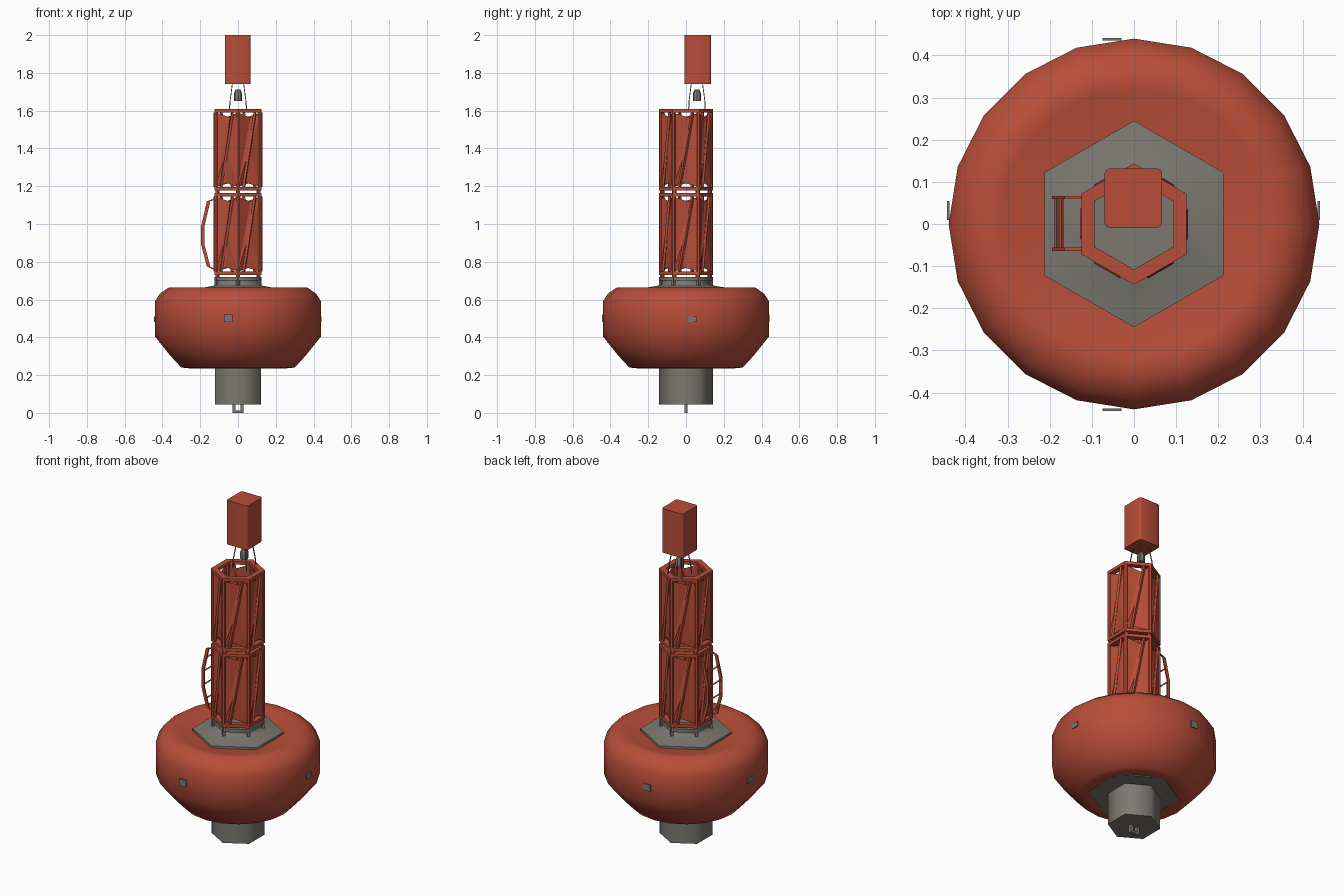
import bpy, bmesh, math
from mathutils import Vector

if "Cube" in bpy.data.objects:
    bpy.data.objects.remove(bpy.data.objects["Cube"])

def material(name, rgb):
    m = bpy.data.materials.new(name)
    m.diffuse_color = (*rgb, 1)
    m.use_nodes = True
    m.node_tree.nodes["Principled BSDF"].inputs["Base Color"].default_value = m.diffuse_color
    return m

RED = material("buoy_red", (0.48, 0.075, 0.04))
GREY = material("steel_grey", (0.20, 0.19, 0.165))

def finish(name, bm, mat, smooth=None):
    bmesh.ops.recalc_face_normals(bm, faces=bm.faces)
    me = bpy.data.meshes.new(name)
    bm.to_mesh(me)
    bm.free()
    ob = bpy.data.objects.new(name, me)
    bpy.context.collection.objects.link(ob)
    me.materials.append(mat)
    if smooth:
        bpy.ops.object.select_all(action='DESELECT')
        ob.select_set(True)
        bpy.context.view_layer.objects.active = ob
        bpy.ops.object.shade_smooth_by_angle(angle=math.radians(smooth))
    return ob

def lathe(bm, profile, n, closed=False, start=math.pi / 2):
    """Revolve (radius, z) points; ends are capped unless the profile is closed."""
    rings = [[bm.verts.new((r * math.cos(start + i * math.tau / n),
                            r * math.sin(start + i * math.tau / n), z))
              for i in range(n)] for r, z in profile]
    pairs = list(zip(rings, rings[1:]))
    if closed:
        pairs.append((rings[-1], rings[0]))
    else:
        bm.faces.new(rings[0])
        bm.faces.new(rings[-1])
    for a, b in pairs:
        for i in range(n):
            j = (i + 1) % n
            bm.faces.new((a[i], a[j], b[j], b[i]))

def rod(bm, a, b, r, n=4):
    a, b = Vector(a), Vector(b)
    d = b - a
    mat = d.to_track_quat('Z', 'Y').to_matrix().to_4x4()
    mat.translation = (a + b) / 2
    bmesh.ops.create_cone(bm, cap_ends=True, segments=n, radius1=r, radius2=r,
                          depth=d.length, matrix=mat)

def box(bm, lo, hi):
    vs = bmesh.ops.create_cube(bm, size=1)['verts']
    for v in vs:
        v.co = [l + (c + 0.5) * (h - l) for c, l, h in zip(v.co, lo, hi)]

def corner(i, r, z):
    a = math.pi / 2 + i * math.pi / 3
    return Vector((r * math.cos(a), r * math.sin(a), z))

# Red float: low-poly swollen ring around the core
bm = bmesh.new()
lathe(bm, [(0.15, 0.25), (0.25, 0.235), (0.30, 0.24), (0.36, 0.305), (0.44, 0.405),
           (0.44, 0.59), (0.415, 0.63), (0.365, 0.665), (0.32, 0.66),
           (0.24, 0.645), (0.15, 0.64)], 20, closed=True)
finish("float", bm, RED, 50)

# Small grey plates showing on the float sides
bm = bmesh.new()
for s in (-1, 1):
    box(bm, (-0.075, s * 0.440 - 0.004, 0.48), (-0.03, s * 0.440 + 0.002, 0.52))
    box(bm, (s * 0.440 - 0.004, 0.01, 0.48), (s * 0.440 + 0.002, 0.055, 0.51))
finish("float_side_plates", bm, GREY)

# Grey hexagonal spool: core post, lower and upper flanges, collar
bm = bmesh.new()
lathe(bm, [(0.142, 0.045), (0.142, 0.235), (0.245, 0.235), (0.245, 0.25), (0.142, 0.26),
           (0.142, 0.63), (0.245, 0.64), (0.245, 0.657), (0.142, 0.675),
           (0.13, 0.68), (0.13, 0.70)], 6)
lathe(bm, [(0.142, 0.70), (0.142, 0.72), (0.11, 0.72), (0.11, 0.70)], 6, closed=True)
for i in range(6):
    rod(bm, corner(i, 0.133, 0.66), corner(i, 0.133, 0.72), 0.01)
finish("core_post", bm, GREY, 65)

# Mooring eye under the post
bm = bmesh.new()
for x0, x1 in ((-0.03, -0.012), (0.012, 0.03)):
    box(bm, (x0, -0.009, 0.0), (x1, 0.009, 0.05))
box(bm, (-0.03, -0.009, 0.0), (0.03, 0.009, 0.012))
finish("mooring_eye", bm, GREY)

# Hexagonal lattice tower: two sections of rings, corner posts and pleated sides
def tower_section(name, z0, z1):
    bm = bmesh.new()
    for z in (z0, z1 - 0.018):
        lathe(bm, [(0.144, z), (0.144, z + 0.018), (0.108, z + 0.018), (0.108, z)],
              6, closed=True)
    lo, hi = z0 + 0.04, z1 - 0.045
    for i in range(6):
        rod(bm, corner(i, 0.133, z0), corner(i, 0.133, z1), 0.011, 6)
        bl, tl = corner(i, 0.138, z0 + 0.018), corner(i, 0.138, z1 - 0.018)
        br, tr = corner(i + 1, 0.138, z0 + 0.018), corner(i + 1, 0.138, z1 - 0.018)
        fold_top = tl.lerp(tr, 0.62) * 0.88
        fold_low = bl.lerp(br, 0.40) * 0.88
        ridge = (bl + tr) / 2
        fold_top.z, fold_low.z = hi, lo
        b, t, c, d, m, n = [bm.verts.new(p) for p in (bl, tl, br, tr, fold_top, fold_low)]
        e = bm.verts.new(ridge)
        for f in ((b, m, t), (b, e, m), (b, n, e), (n, c, e), (c, d, e), (d, m, e)):
            bm.faces.new(f)
        # Diagonal brace on the face
        rod(bm, bl.lerp(br, 0.25), tl.lerp(tr, 0.75), 0.009)
    finish(name, bm, RED)

tower_section("lower_tower", 0.73, 1.163)
tower_section("upper_tower", 1.178, 1.608)

# Short bolts joining the sections
bm = bmesh.new()
for i in range(6):
    for z in (0.705, 1.15):
        rod(bm, corner(i, 0.125, z), corner(i, 0.125, z + 0.04), 0.012, 6)
finish("section_bolts", bm, RED)

# Curved ladder on the left side
bm = bmesh.new()
path = [(-0.125, 0.755), (-0.165, 0.775), (-0.195, 0.89), (-0.195, 0.99),
        (-0.165, 1.12), (-0.125, 1.135)]
for y in (-0.06, 0.063):
    pts = [(x, z) for x, z in path] + [(x + 0.018, z) for x, z in reversed(path)]
    a = [bm.verts.new((x, y - 0.004, z)) for x, z in pts]
    b = [bm.verts.new((x, y + 0.004, z)) for x, z in pts]
    k = len(path)
    for i in range(k - 1):
        j = 2 * k - 1 - i
        bm.faces.new((a[i], a[i + 1], a[j - 1], a[j]))
        bm.faces.new((b[i], b[i + 1], b[j - 1], b[j]))
        bm.faces.new((a[i], a[i + 1], b[i + 1], b[i]))
        bm.faces.new((a[j], a[j - 1], b[j - 1], b[j]))
for x, z in ((-0.172, 0.82), (-0.184, 0.90), (-0.184, 0.98), (-0.172, 1.06)):
    rod(bm, (x, -0.06, z), (x, 0.063, z), 0.005)
finish("ladder", bm, RED)

# Lamp and thin legs carrying the topmark
CY = 0.058
bm = bmesh.new()
lathe(bm, [(0.022, 1.65), (0.022, 1.69), (0.012, 1.712)], 8)
bmesh.ops.translate(bm, verts=bm.verts, vec=(0, CY, 0))
finish("lamp", bm, GREY, 30)

bm = bmesh.new()
for sx in (-1, 1):
    for sy in (-1, 1):
        knee = (sx * 0.042, CY + sy * 0.042, 1.65)
        rod(bm, (sx * 0.046, CY + sy * 0.044, 1.60), knee, 0.003)
        rod(bm, knee, (sx * 0.03, CY + sy * 0.03, 1.742), 0.003)
finish("topmark_legs", bm, GREY)

# Red can topmark with soft edges
bm = bmesh.new()
box(bm, (-0.07, -0.009, 1.74), (0.067, 0.132, 2.0))
upright = [e for e in bm.edges if abs(e.verts[0].co.z - e.verts[1].co.z) > 0.1]
bmesh.ops.bevel(bm, geom=upright, offset=0.012, segments=2, affect='EDGES', profile=0.5)
finish("topmark_can", bm, RED, 60)
